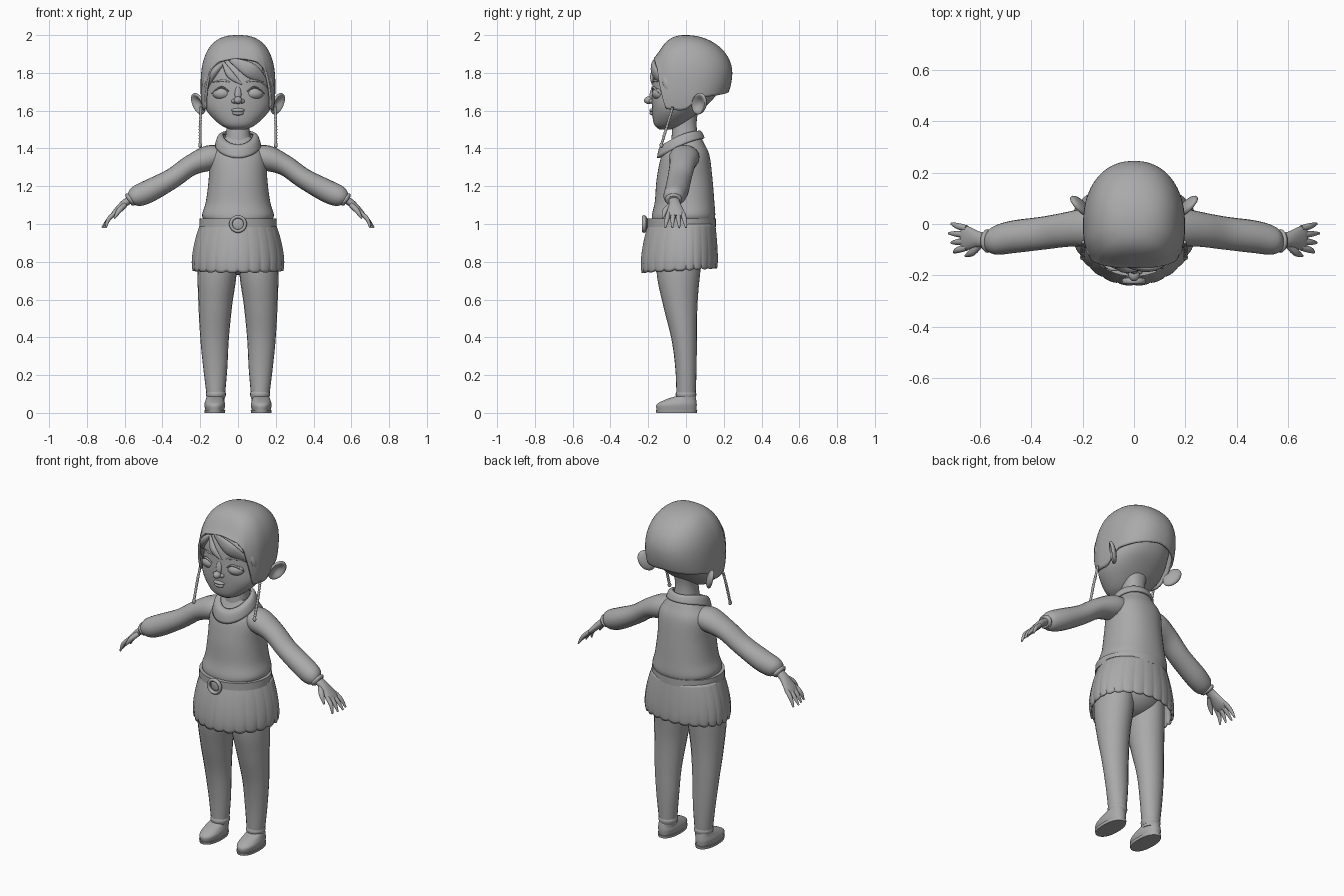
import bpy, bmesh
from math import sin, cos, pi, radians
from mathutils import Vector, Matrix

default_cube = bpy.data.objects.get("Cube")
if default_cube:
    bpy.data.objects.remove(default_cube)

tone = (.4, .4, .4, 1)
grey = bpy.data.materials.new("plain_grey")
grey.use_nodes = True
grey.diffuse_color = tone
grey.node_tree.nodes["Principled BSDF"].inputs["Base Color"].default_value = tone


def finish(name, bm, thickness=0):
    """Turn a bmesh into a smooth-shaded object; open sheets get a thickness."""
    if not thickness:
        bmesh.ops.recalc_face_normals(bm, faces=bm.faces)
    mesh = bpy.data.meshes.new(name)
    bm.to_mesh(mesh)
    bm.free()
    mesh.materials.append(grey)
    part = bpy.data.objects.new(name, mesh)
    bpy.context.collection.objects.link(part)
    bpy.ops.object.select_all(action="DESELECT")
    part.select_set(True)
    bpy.context.view_layer.objects.active = part
    bpy.ops.object.shade_smooth_by_angle(angle=radians(50))
    if thickness:
        solid = part.modifiers.new("thickness", "SOLIDIFY")
        solid.thickness, solid.offset = thickness, -1


def surface(name, point, around, along, caps=False, thickness=0):
    """Grid of point(u, v), closed around u, with optional end caps."""
    bm = bmesh.new()
    rings = [[bm.verts.new(point(i / around, j / along)) for i in range(around)]
             for j in range(along + 1)]
    for low, high in zip(rings, rings[1:]):
        for i in range(around):
            bm.faces.new((low[i - 1], low[i], high[i], high[i - 1]))
    if caps:
        bm.faces.new(rings[0][::-1])
        bm.faces.new(rings[-1])
    bmesh.ops.remove_doubles(bm, verts=bm.verts, dist=.0001)
    finish(name, bm, thickness)


def spline(rows, t):
    """Smooth interpolation through rows, t from 0 to 1."""
    last = len(rows) - 1
    i = min(int(t * last), last - 1)
    f = t * last - i
    before, start, end, after = (rows[min(max(i + k, 0), last)] for k in (-1, 0, 1, 2))
    return [q + f * (r - p + f * (2*p - 5*q + 4*r - s + f * (3*(q - r) + s - p))) / 2
            for p, q, r, s in zip(before, start, end, after)]


def power(value, exponent):
    return abs(value) ** exponent * (1 if value > 0 else -1)


def stack(name, rows, centre=0, squareness=.9):
    """Level rings; each row is height, front y, back y, half width."""
    def point(u, v):
        z, front, back, width = spline(rows, v)
        angle = 2 * pi * u
        return (centre + width * power(cos(angle), squareness),
                (front + back) / 2 + (back - front) / 2 * power(sin(angle), squareness), z)
    surface(name, point, 48, 5 * (len(rows) - 1), caps=True)


def limb(name, rows, side=1, knots=0):
    """Rings across a path; each row is x, y, z, in-plane radius, y radius."""
    def point(u, v):
        here, ahead, behind = (spline(rows, min(max(v + d, 0), 1)) for d in (0, .01, -.01))
        way = (Vector(ahead[:3]) - Vector(behind[:3])).normalized()
        across = Vector((0, 1, 0)).cross(way).normalized()
        angle = 2 * pi * u
        swell = 1 + .15 * sin(2 * pi * knots * v)
        offset = across * cos(angle) * here[3] + way.cross(across) * sin(angle) * here[4]
        x, y, z = Vector(here[:3]) + swell * offset
        return (side * x, y, z)
    surface(name, point, 20, (6 + 3 * knots) * (len(rows) - 1), caps=True)


def strand(name, points, width, depth, side=1, taper=(.3, 1, .2), knots=0):
    """Limb through three points with a tapering radius."""
    rows = [(*p, width * t, depth * t) for p, t in zip(points, taper)]
    limb(name, rows, side, knots)


def ball(name, centre, size, turn=(), reshape=None):
    bm = bmesh.new()
    bmesh.ops.create_uvsphere(bm, u_segments=24, v_segments=16, radius=1)
    if reshape:
        for vert in bm.verts:
            reshape(vert.co)
    bmesh.ops.scale(bm, vec=size, verts=bm.verts)
    for axis, angle in zip("XYZ", turn):
        bm.transform(Matrix.Rotation(radians(angle), 4, axis))
    bm.transform(Matrix.Translation(centre))
    finish(name, bm)


def hollow_ear(co):
    """Push the outward half into a bowl with a raised rim."""
    if co.x > 0:
        co.x *= 2 * (co.y ** 2 + co.z ** 2) - .6


# Head, neck and face
stack("head", [(1.5, -.14, -.08, .04), (1.53, -.17, -.01, .1), (1.61, -.18, .09, .172),
               (1.7, -.18, .17, .18), (1.83, -.16, .2, .17), (1.94, -.07, .12, .09)])
stack("neck", [(1.4, -.08, .07, .075), (1.53, -.07, .056, .06), (1.62, -.05, .07, .075)])
ball("nose_bridge", (0, -.176, 1.69), (.018, .016, .045), (-12,))
ball("nose_tip", (0, -.198, 1.655), (.022, .024, .02))
ball("upper_lip", (0, -.178, 1.602), (.035, .016, .011))
ball("lower_lip", (0, -.177, 1.586), (.03, .016, .011))

# Swept fringe
strand("long_fringe", [(-.04, -.16, 1.87), (.07, -.168, 1.81), (.17, -.09, 1.72)], .04, .016)
strand("short_fringe", [(-.08, -.15, 1.86), (-.04, -.177, 1.79), (.02, -.18, 1.74)], .02, .012)
strand("side_fringe", [(-.07, -.15, 1.86), (-.13, -.137, 1.8), (-.17, -.09, 1.71)], .02, .018)

# Cap with ear flaps: rim height follows the angle from the front
RIM = [(0, 1.88), (25, 1.86), (40, 1.82), (53, 1.7), (62, 1.61), (88, 1.6), (110, 1.67), (180, 1.7)]


def rim_height(away):
    for (low, start), (high, end) in zip(RIM, RIM[1:]):
        if away <= high:
            return start + (end - start) * (away - low) / (high - low)


def dome(z, widest, exponent):
    """Relative radius of the cap at height z."""
    rise = (z - widest) / (2 - widest)
    if rise < 0:
        return 1 - .3 * rise ** 2
    return max(0, 1 - rise ** exponent) ** (1 / exponent)


def cap_point(u, v):
    away = 360 * min(u, 1 - u)
    angle = 2 * pi * u - pi / 2
    rim = rim_height(away)
    z = rim + (2 - rim) * sin(v * pi / 2)
    crown = dome(z, 1.72, 2.6)
    if away < 90:
        depth, square = .165 * crown, .62 + .38 * v ** 2
    else:
        depth, square = .245 * dome(z, 1.8, 2), .9
    flare = .02 * max(0, cos(radians(away))) * (1 - v) ** 6
    return (.198 * crown * power(cos(angle), square), depth * power(sin(angle), square) - flare, z)


surface("cap", cap_point, 120, 40, thickness=.012)

# Sweater body and round collar
stack("sweater", [(1.02, -.18, .15, .18), (1.05, -.18, .155, .19), (1.12, -.165, .15, .17),
                  (1.24, -.155, .14, .155), (1.36, -.13, .125, .15), (1.42, -.09, .1, .11),
                  (1.46, -.07, .08, .08)])


def collar_point(u, v):
    angle = 2 * pi * u
    front = (1 - sin(angle)) / 2
    radius = .075 + (.034 + .014 * front) * (1 - v) + .01 * front * sin(pi * v)
    drop = (1 - v) ** 1.5 * (.035 + .035 * front)
    return (1.05 * radius * cos(angle), radius * sin(angle) - .01 - .02 * front,
            1.49 - .07 * front ** 2 - drop + .012 * sin(pi * v))


surface("collar", collar_point, 64, 10, thickness=.014)

# Everything that comes in pairs
for s, side in ((1, "left_"), (-1, "right_")):
    ball(side + "nostril", (s * .022, -.18, 1.65), (.013, .016, .012))
    ball(side + "eye", (s * .087, -.145, 1.69), (.048, .034, .032), (0, 0, s * 14))
    strand(side + "upper_lid", [(.035, -.17, 1.69), (.087, -.175, 1.725), (.14, -.14, 1.69)],
           .005, .007, s)
    strand(side + "eyebrow", [(.04, -.173, 1.75), (.08, -.168, 1.76), (.14, -.13, 1.75)],
           .006, .004, s)
    strand(side + "side_hair", [(.13, -.12, 1.84), (.167, -.1, 1.75), (.176, -.07, 1.66)],
           .02, .025, s)
    ball(side + "ear", (s * .21, .07, 1.637), (s * .02, .045, .062), (-32, s * 12, -s * 38),
         hollow_ear)

    # Braided strap with an end bead
    strand(side + "strap", [(.196, -.07, 1.62), (.2, -.1, 1.52), (.2, -.13, 1.42)],
           .007, .007, s, (1, 1, 1), knots=14)
    ball(side + "strap_bead", (s * .2, -.13, 1.417), (.01, .01, .014))

    # Sleeve gathered into a cuff
    limb(side + "sleeve", [(.07, 0, 1.36, .05, .07), (.15, -.01, 1.35, .067, .08),
                           (.25, -.02, 1.31, .055, .068), (.35, -.035, 1.24, .054, .064),
                           (.47, -.05, 1.175, .06, .063), (.54, -.065, 1.145, .054, .055),
                           (.57, -.066, 1.13, .03, .035)], s)
    strand(side + "cuff", [(.56, -.066, 1.137), (.57, -.066, 1.13), (.58, -.066, 1.123)],
           .038, .046, s, (.8, 1, .8))

    # Hand, four fingers and a thumb
    limb(side + "palm", [(.55, -.066, 1.14, .02, .03), (.6, -.06, 1.11, .02, .03),
                         (.65, -.055, 1.06, .016, .047), (.67, -.055, 1.04, .01, .04)], s)
    for i, finger in enumerate(("index", "middle", "ring", "little")):
        y = -.092 + .025 * i
        spread = .012 * (i - 1.5)
        tip = .72 - .01 * abs(i - 2)
        strand(side + finger + "_finger",
               [(.65, y, 1.06), (.685, y + spread / 2, 1.025), (tip, y + spread, .98)],
               .011, .012, s, (1, 1, .4))
    strand(side + "thumb", [(.6, -.08, 1.1), (.63, -.11, 1.07), (.655, -.124, 1.03)],
           .014, .015, s, (1, 1, .3))

    # Trouser leg, ankle roll and shoe
    limb(side + "leg", [(.1, -.03, .93, .09, .12), (.11, -.04, .75, .103, .116),
                        (.12, -.03, .58, .09, .092), (.124, -.01, .4, .076, .068),
                        (.12, 0, .23, .063, .056), (.117, 0, .06, .045, .05)], s)
    strand(side + "ankle_roll", [(.117, 0, .12), (.117, 0, .1), (.117, 0, .077)],
           .053, .055, s, (.85, 1, .9))
    stack(side + "shoe", [(.016, -.155, .055, .05), (.045, -.155, .057, .055),
                          (.07, -.11, .054, .048), (.088, -.055, .05, .042)], s * .123)
    stack(side + "sole", [(0, -.157, .058, .053), (.016, -.16, .06, .056)], s * .123)

# Hips hidden by the skirt
ball("hips", (0, -.03, .86), (.18, .14, .13))


def skirt_point(u, v):
    """Flared pleats ending in a scalloped hem."""
    angle = 2 * pi * u
    pleat = abs(sin(24 * pi * u)) ** .6
    flare = 1 - v ** 2
    ruffle = 1 + .02 * (pleat - .7) * (1 - .7 * v)
    tuck = 1 - .03 * (1 - v) ** 8
    depth = .2 + .042 * flare if sin(angle) < 0 else .155 + .015 * flare
    hem = .762 + .012 * sin(angle) - .01 * pleat
    return ((.2 + .048 * flare) * ruffle * tuck * cos(angle),
            depth * ruffle * tuck * sin(angle), hem + (1 - hem) * v)


surface("skirt", skirt_point, 240, 16, thickness=.01)


def buckle_point(u, v):
    radius = .038 + .009 * cos(2 * pi * v)
    return (radius * sin(2 * pi * u), .012 * sin(2 * pi * v) - .222, 1 + radius * cos(2 * pi * u))


# Belt and round buckle
stack("belt", [(.985, -.204, .158, .205), (1.028, -.204, .158, .203)], squareness=1)
surface("buckle", buckle_point, 40, 12)
ball("buckle_plate", (0, -.208, 1), (.034, .008, .034))
